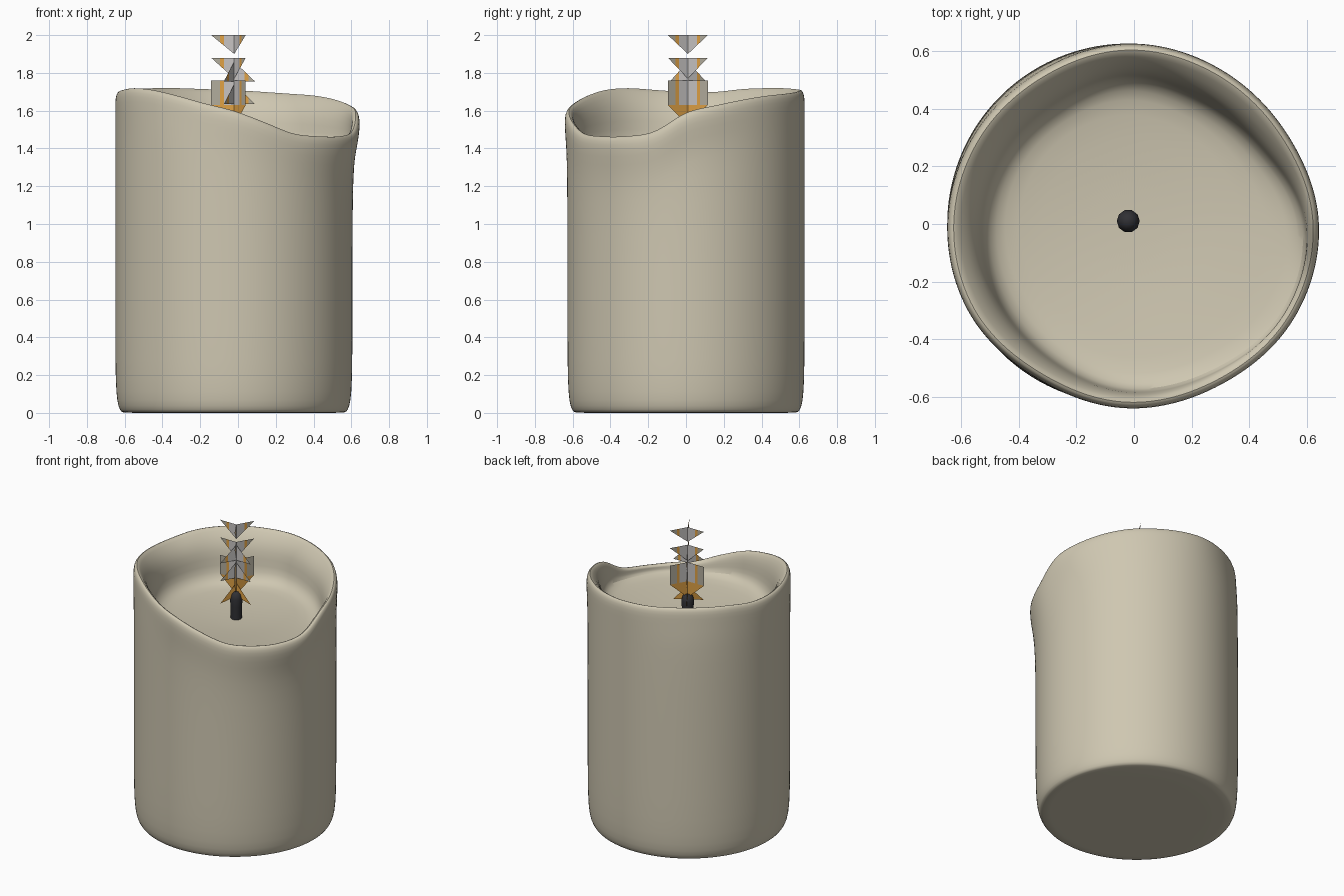
import bpy, bmesh, math
from mathutils import Vector, Matrix

cube = bpy.data.objects.get("Cube")
if cube:
    bpy.data.objects.remove(cube)


def material(name, rgb):
    m = bpy.data.materials.new(name)
    m.use_nodes = True
    m.diffuse_color = (*rgb, 1)
    m.node_tree.nodes["Principled BSDF"].inputs["Base Color"].default_value = (*rgb, 1)
    return m


WAX = material("cream wax", (0.62, 0.57, 0.44))
CHAR = material("charred black", (0.03, 0.03, 0.035))
GREY = material("pale grey", (0.58, 0.56, 0.55))
ORANGE = material("flame orange", (0.75, 0.36, 0.06))
BEIGE = material("smoky beige", (0.45, 0.42, 0.34))


def finish(bm, name, mats, smooth=True):
    mesh = bpy.data.meshes.new(name)
    bm.to_mesh(mesh)
    bm.free()
    ob = bpy.data.objects.new(name, mesh)
    bpy.context.collection.objects.link(ob)
    for m in mats:
        mesh.materials.append(m)
    if smooth:
        bpy.ops.object.select_all(action='DESELECT')
        ob.select_set(True)
        bpy.context.view_layer.objects.active = ob
        bpy.ops.object.shade_smooth_by_angle(angle=math.radians(50))
    return ob


def around(keys, a):
    """Smooth periodic interpolation of evenly spaced values around a turn."""
    n = len(keys)
    t = a / math.tau * n
    i = int(t)
    f = t - i
    p, q, r, s = (keys[(i + k) % n] for k in (-1, 0, 1, 2))
    return q + 0.5 * f * (r - p + f * (2*p - 5*q + 4*r - s + f * (3*(q - r) + s - p)))


# Rim height, outward flare and inner lip width around the candle, from +x
RIM = [1.59, 1.63, 1.66, 1.68, 1.69, 1.70, 1.71, 1.715, 1.72, 1.72, 1.715, 1.70,
       1.70, 1.71, 1.72, 1.71, 1.68, 1.64, 1.60, 1.54, 1.48, 1.465, 1.465, 1.49]
FLARE = [0.04, 0.01, 0, 0, -0.015, -0.01, 0, 0.005, -0.005, 0.015, 0.02, 0.04]
LIP = [0.05, 0.1, 0.12, 0.11, 0.12, 0.12, 0.12, 0.11, 0.08, 0.06, 0.05, 0.04]
RADIUS, CENTRE_X, SEGMENTS = 0.628, -0.022, 96


def wax_profile(a):
    """Section from the base centre, up the wall, over the rim, into the pool."""
    h, flare, w = around(RIM, a), around(FLARE, a), around(LIP, a)
    pts = [(0.3, 0), (0.585, 0), (0.595, 0.004), (0.612, 0.03), (0.623, 0.1),
           (RADIUS, 0.25), (RADIUS, 0.6), (RADIUS, 0.95)]
    top = RADIUS + flare
    for drop, share in ((0.33, 0.1), (0.2, 0.35), (0.1, 0.85), (0.04, 1)):
        pts.append((RADIUS + flare * share, h - drop))
    pts += [(top - 0.008, h - 0.008), (top - 0.022, h + 0.003), (top - 0.04, h - 0.01)]
    inner, edge = top - w, 1.405
    span = h - edge
    pts += [(top - 0.04 - (w - 0.04) * 0.7, h - span * 0.25),
            (inner, edge + span * 0.45), (inner - 0.005, edge + span * 0.15),
            (inner - 0.05, edge - 0.005), (0.4, 1.385), (0.2, 1.365)]
    return pts


# Wax body with a melted rim and a shallow pool
bm = bmesh.new()
columns = []
for i in range(SEGMENTS):
    a = math.tau * i / SEGMENTS
    columns.append([bm.verts.new((CENTRE_X + r * math.cos(a), r * math.sin(a), z))
                    for r, z in wax_profile(a)])
base = bm.verts.new((CENTRE_X, 0, 0))
pool = bm.verts.new((CENTRE_X, 0, 1.36))
for i, c in enumerate(columns):
    d = columns[(i + 1) % SEGMENTS]
    for k in range(len(c) - 1):
        bm.faces.new((c[k], d[k], d[k + 1], c[k + 1]))
    bm.faces.new((base, d[0], c[0]))
    bm.faces.new((pool, c[-1], d[-1]))
bmesh.ops.recalc_face_normals(bm, faces=bm.faces)
body = finish(bm, "wax_body", [WAX])
sub = body.modifiers.new("soft wax", 'SUBSURF')
sub.levels = sub.render_levels = 1

# Wick: short charred stub with a rounded tip
bm = bmesh.new()
old = []
for r, z in ((0.034, 1.33), (0.036, 1.45), (0.04, 1.5), (0.032, 1.53), (0.014, 1.545)):
    ring = [bm.verts.new((r * math.cos(math.tau * i / 10) - 0.02,
                          r * math.sin(math.tau * i / 10) + 0.01, z)) for i in range(10)]
    for i in range(len(old)):
        j = (i + 1) % 10
        bm.faces.new((old[i], old[j], ring[j], ring[i]))
    old = ring
bm.faces.new(old)
finish(bm, "wick", [CHAR])

# Flame: three crossed upright cards with jagged outlines (distance, height)
W = 0.122
SHAPES = [
    [(-W, 2.0), (0, 2.0), (0, 1.9)],
    [(-W, 1.88), (0, 1.88), (0, 1.77)],
    [(-W, 1.76), (0, 1.76), (0, 1.63), (-W, 1.63)],
    [(-W, 1.63), (0, 1.63), (0, 1.52)],
    [(0, 1.86), (W * 0.9, 1.755), (0, 1.755)],
    [(0, 1.74), (W * 0.9, 1.635), (0, 1.635)],
    [(0, 1.6), (W * 0.9, 1.48), (0, 1.51)],
]
for n, name in enumerate(("flame_card_a", "flame_card_b", "flame_card_c")):
    bm = bmesh.new()
    for shape in SHAPES:
        bm.faces.new([bm.verts.new((x, 0, z)) for x, z in shape])
    # Cut colour bands along each card
    for x in (-0.075, -0.055, 0.055, 0.075):
        bmesh.ops.bisect_plane(bm, geom=bm.verts[:] + bm.edges[:] + bm.faces[:],
                               plane_co=(x, 0, 0), plane_no=(1, 0, 0))
    for f in bm.faces:
        c = f.calc_center_median()
        d = abs(c.x)
        low = c.z < 1.625
        f.material_index = 1 if low or 0.055 < d < 0.075 else (0 if d < 0.055 else 2)
    bm.transform(Matrix.Translation((-0.02, 0.01, 0)) @ Matrix.Rotation(math.tau * n / 3, 4, 'Z'))
    finish(bm, name, [GREY, ORANGE, BEIGE], smooth=False)
